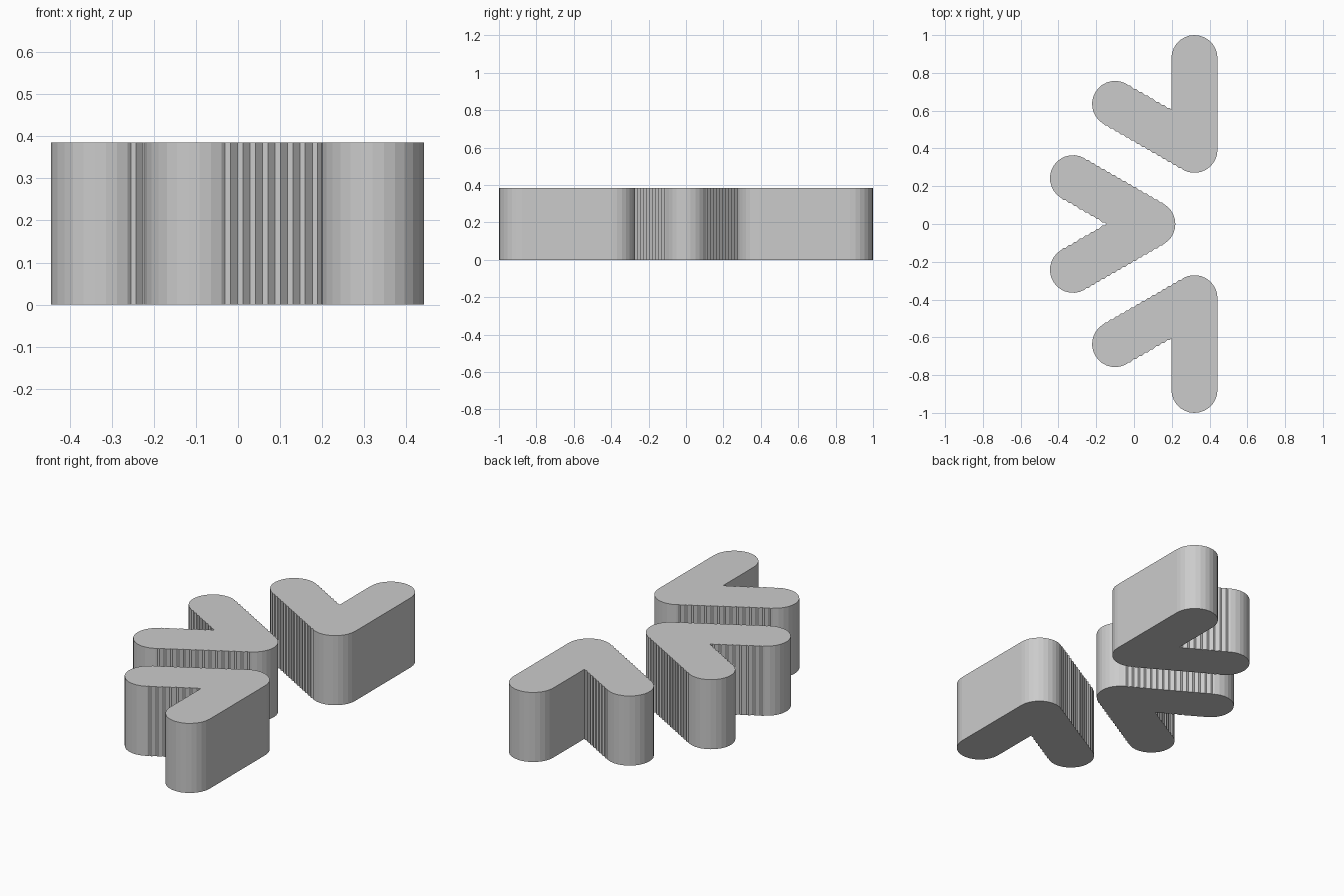
import bpy, bmesh
from math import radians
from mathutils import Vector, Matrix

RADIUS, ARM, HEIGHT = 0.122, 0.485, 0.385

if "Cube" in bpy.data.objects:
    bpy.data.objects.remove(bpy.data.objects["Cube"], do_unlink=True)

grey = bpy.data.materials.new("light grey")
grey.use_nodes = True
colour = (0.6, 0.6, 0.6, 1.0)
grey.diffuse_color = colour
grey.node_tree.nodes["Principled BSDF"].inputs["Base Color"].default_value = colour


def polar(centre, degrees, length):
    return centre + Matrix.Rotation(radians(degrees), 2) @ Vector((length, 0))


def arc(centre, start, sweep, steps):
    return [polar(centre, start + sweep * i / steps, RADIUS) for i in range(steps + 1)]


def stepped(points):
    """Break long slanted edges into fine level and diagonal facets."""
    result = []
    for p, q in zip(points, points[1:] + points[:1]):
        result.append(p)
        run = q - p
        if abs(run.x) > 0.1 and abs(run.y) > 0.05:
            count = round(abs(run.x) / 0.028)
            half = Vector((run.x / count * 0.21, 0))
            for i in range(count):
                middle = p.lerp(q, (i + 0.5) / count)
                result += [middle - half, middle + half]
    return result


def chevron(name, elbow, angle):
    """A round-ended V with arms at angle and angle + 60 degrees."""
    elbow = Vector(elbow)
    outline = arc(polar(elbow, angle, ARM), angle - 90, 180, 14)
    outline.append(polar(elbow, angle + 30, 2 * RADIUS))    # sharp inner corner
    outline += arc(polar(elbow, angle + 60, ARM), angle - 30, 180, 14)
    outline += arc(elbow, angle + 150, 120, 10)             # rounded elbow
    bm = bmesh.new()
    base = bm.faces.new([bm.verts.new((p.x, p.y, 0)) for p in stepped(outline)])
    top = bmesh.ops.extrude_face_region(bm, geom=[base], use_keep_orig=True)["geom"]
    for v in top:
        if isinstance(v, bmesh.types.BMVert):
            v.co.z = HEIGHT
    bmesh.ops.recalc_face_normals(bm, faces=bm.faces)
    mesh = bpy.data.meshes.new(name)
    bm.to_mesh(mesh)
    bm.free()
    mesh.materials.append(grey)
    bpy.context.collection.objects.link(bpy.data.objects.new(name, mesh))


chevron("back_chevron", (0.32, 0.393), 90)
chevron("middle_chevron", (0.097, 0), 150)
chevron("front_chevron", (0.32, -0.393), 210)
